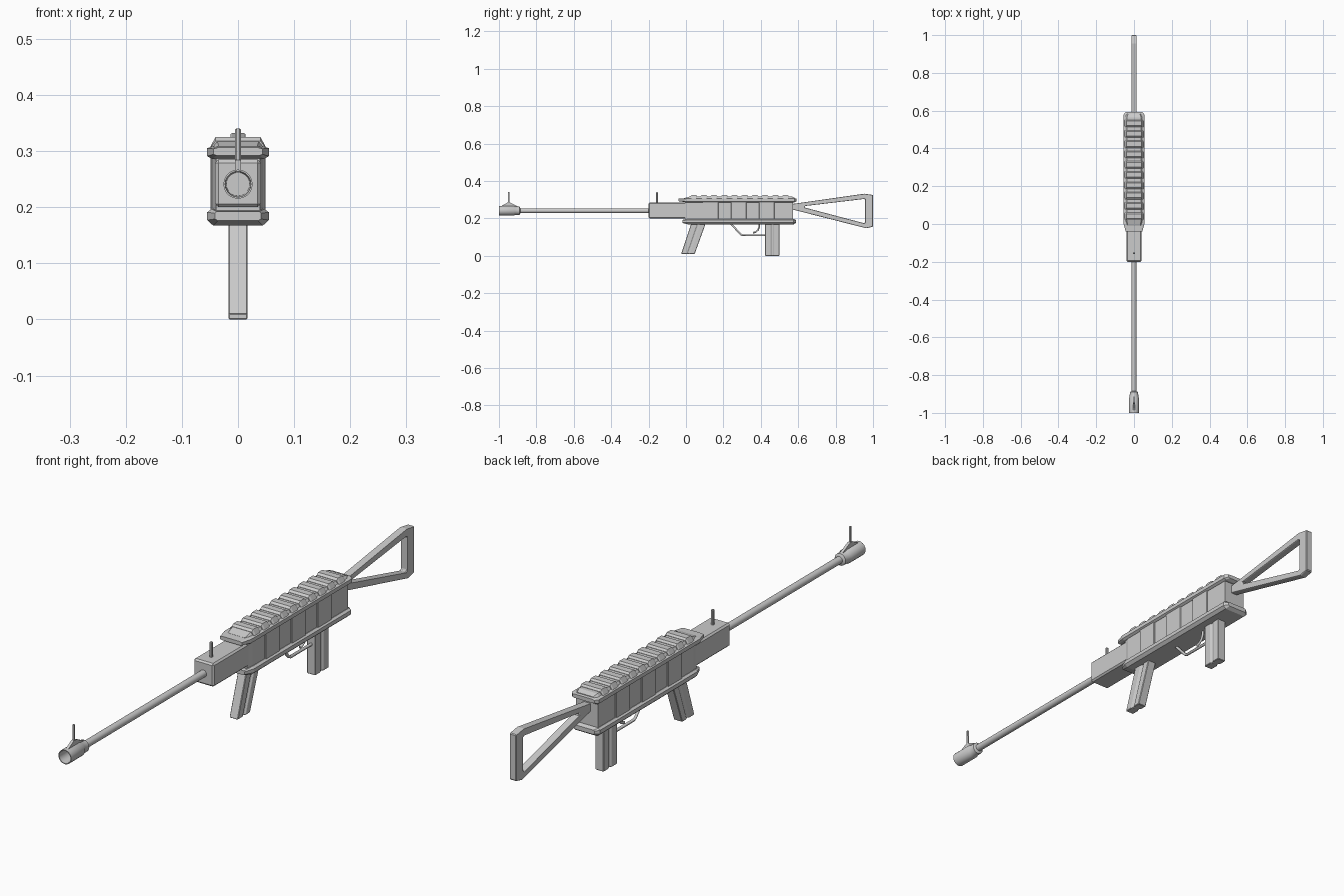
import bpy, bmesh, math
from mathutils import Vector

if "Cube" in bpy.data.objects:
    bpy.data.objects.remove(bpy.data.objects["Cube"])


def finish(name, bm, bevel=0.0, smooth=False):
    bmesh.ops.recalc_face_normals(bm, faces=bm.faces[:])
    me = bpy.data.meshes.new(name)
    bm.to_mesh(me)
    bm.free()
    ob = bpy.data.objects.new(name, me)
    bpy.context.collection.objects.link(ob)
    if bevel:
        m = ob.modifiers.new("bevel", 'BEVEL')
        m.width, m.segments, m.limit_method = bevel, 1, 'ANGLE'
        m.angle_limit = math.radians(40)
    if smooth:
        bpy.ops.object.select_all(action='DESELECT')
        bpy.context.view_layer.objects.active = ob
        ob.select_set(True)
        bpy.ops.object.shade_smooth_by_angle(angle=math.radians(35))
    return ob


def loft(name, sections, cap=True, bevel=0.0, smooth=False):
    bm = bmesh.new()
    rings = [[bm.verts.new(p) for p in s] for s in sections]
    n = len(rings[0])
    for a, b in zip(rings, rings[1:]):
        for i in range(n):
            bm.faces.new((a[i], a[(i + 1) % n], b[(i + 1) % n], b[i]))
    if cap:
        bm.faces.new(rings[0])
        bm.faces.new(rings[-1])
    return finish(name, bm, bevel, smooth)


def mirrored(half, y):
    """Closed x-symmetric section at depth y from right-hand (x, z) points."""
    return [(x, y, z) for x, z in half] + [(-x, y, z) for x, z in reversed(half)]


def box(name, x0, x1, y0, y1, z0, z1, bevel=0.0):
    ring = lambda y: [(x0, y, z0), (x1, y, z0), (x1, y, z1), (x0, y, z1)]
    return loft(name, [ring(y0), ring(y1)], bevel=bevel)


def lathe(name, profile, z, sides=20):
    """Turned part along y from (y, radius) points."""
    rings = [[(r * math.cos(2 * math.pi * i / sides), y, z + r * math.sin(2 * math.pi * i / sides))
              for i in range(sides)] for y, r in profile]
    return loft(name, rings, smooth=True)


def side_plate(name, pts, w, bevel=0.0):
    """Side (y, z) outline extruded across x."""
    return loft(name, [[(s * w, y, z) for y, z in pts] for s in (-1, 1)], bevel=bevel)


def bar(name, pts, r):
    cu = bpy.data.curves.new(name, 'CURVE')
    cu.dimensions, cu.bevel_depth, cu.bevel_resolution, cu.use_fill_caps = '3D', r, 1, True
    sp = cu.splines.new('POLY')
    sp.points.add(len(pts) - 1)
    for p, (y, z) in zip(sp.points, pts):
        p.co = (0, y, z, 1)
    ob = bpy.data.objects.new(name, cu)
    bpy.context.collection.objects.link(ob)
    return ob


# Barrel and hollow muzzle
lathe("barrel", [(-0.90, 0.013), (-0.18, 0.013)], 0.241)
lathe("muzzle", [(-0.94, 0.021), (-1.0, 0.023), (-1.0, 0.026), (-0.92, 0.026),
                 (-0.915, 0.023), (-0.89, 0.022), (-0.885, 0.013)], 0.241)

# Sights
side_plate("front_sight_base", [(-0.995, 0.262), (-0.955, 0.284), (-0.94, 0.284), (-0.895, 0.262)], 0.005)
side_plate("front_sight_post", [(-0.952, 0.28), (-0.951, 0.34), (-0.945, 0.34), (-0.944, 0.28)], 0.003)
box("rear_sight_post", -0.005, 0.005, -0.16, -0.15, 0.28, 0.34, 0.002)

# Fore block and receiver body
box("fore_block", -0.041, 0.041, -0.2, 0.02, 0.2, 0.285, 0.006)
loft("receiver", [mirrored([(0.039, 0.175), (0.039, 0.298)], -0.005),
                  mirrored([(0.045, 0.175), (0.045, 0.298)], 0.02),
                  mirrored([(0.045, 0.175), (0.045, 0.298)], 0.572)])

# Raised side panels
for s in (-1, 1):
    for i in range(3):
        y = 0.09 + 0.15 * i
        box("side_panel", *sorted((s * 0.04, s * 0.049)), y, y + 0.083, 0.188, 0.295, 0.002)

# Lower rail
low = [(0.044, 0.167), (0.055, 0.177), (0.055, 0.191), (0.047, 0.197)]
tip = [(0.036, 0.176), (0.041, 0.179), (0.041, 0.189), (0.038, 0.192)]
loft("lower_rail", [mirrored(tip, -0.02), mirrored(low, 0.015),
                    mirrored(low, 0.575), mirrored(tip, 0.588)])

# Upper rail lip and cover
lip = [(0.047, 0.286), (0.055, 0.291), (0.055, 0.305), (0.046, 0.308)]
lip_tip = [(0.038, 0.292), (0.044, 0.294), (0.044, 0.304), (0.036, 0.306)]
loft("upper_rail", [mirrored(lip_tip, -0.04), mirrored(lip, 0.0),
                    mirrored(lip, 0.58), mirrored(lip_tip, 0.592)])
loft("top_cover", [mirrored([(0.042, 0.302), (0.034, 0.308)], -0.01),
                   mirrored([(0.049, 0.302), (0.037, 0.317)], 0.02),
                   mirrored([(0.049, 0.302), (0.037, 0.317)], 0.565),
                   mirrored([(0.046, 0.302), (0.032, 0.31)], 0.582)])

# Cross slats on the cover
for i in range(10):
    y = 0.022 + 0.0545 * i
    big, top = [(0.052, 0.302), (0.04, 0.318)], [(0.052, 0.303), (0.04, 0.325)]
    loft("cover_slat", [mirrored(big, y), mirrored(top, y + 0.008),
                        mirrored(top, y + 0.032), mirrored(big, y + 0.038)])


# Grooved handle and magazine
def grooved(name, top, bottom, z_top, z_bot):
    w, g = 0.017, 0.012
    prof = [(w, 0), (w, 0.42), (g, 0.46), (g, 0.58), (w, 0.62), (w, 1)]
    def ring(span, z):
        pts = [(x, span[0] + t * (span[1] - span[0]), z) for x, t in prof]
        return pts + [(-x, y, zz) for x, y, zz in reversed(pts)]
    return loft(name, [ring(top, z_top), ring(bottom, z_bot)], bevel=0.002)


grooved("front_grip", (0.03, 0.108), (-0.026, 0.046), 0.18, 0.009)
grooved("magazine", (0.422, 0.5), (0.422, 0.5), 0.18, 0.0)

# Trigger and guard
bar("trigger_guard", [(0.232, 0.18), (0.245, 0.166), (0.292, 0.115), (0.302, 0.11), (0.43, 0.11)], 0.0055)
bar("trigger", [(0.393, 0.18), (0.392, 0.155), (0.385, 0.138), (0.372, 0.127), (0.358, 0.123)], 0.005)

# Open triangular stock frame
outer = [(0.56, 0.276), (0.955, 0.332), (1.0, 0.325), (1.0, 0.156), (0.965, 0.147), (0.56, 0.25)]
inner = [(0.635, 0.266), (0.953, 0.304), (0.958, 0.301), (0.958, 0.179), (0.953, 0.174), (0.635, 0.258)]
W = 0.0135
ring = lambda pts, x: [(x, y, z) for y, z in pts]
loft("stock_frame", [ring(outer, W), ring(inner, W), ring(inner, -W), ring(outer, -W), ring(outer, W)],
     cap=False)
frame = bpy.data.objects["stock_frame"]
bm = bmesh.new()
bm.from_mesh(frame.data)
bmesh.ops.remove_doubles(bm, verts=bm.verts[:], dist=1e-5)
bmesh.ops.recalc_face_normals(bm, faces=bm.faces[:])
bm.to_mesh(frame.data)
bm.free()
mod = frame.modifiers.new("bevel", 'BEVEL')
mod.width, mod.segments = 0.003, 1
